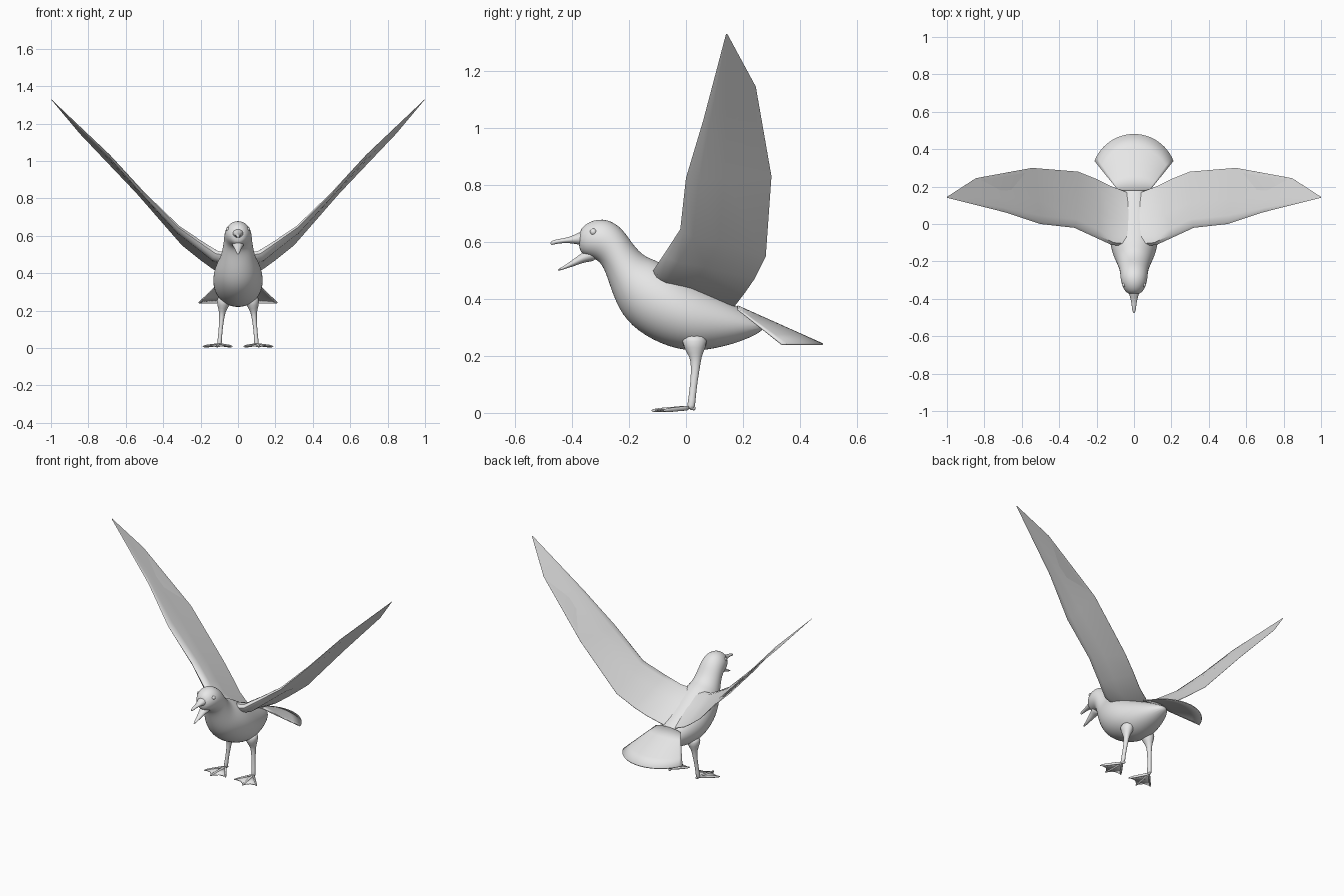
import bpy, bmesh, math
from mathutils import Vector as V

cube = bpy.data.objects.get("Cube")
if cube:
    bpy.data.objects.remove(cube)

grey = bpy.data.materials.new("plain_grey")
grey.use_nodes = True
colour = (0.8, 0.8, 0.8, 1)
grey.diffuse_color = colour
grey.node_tree.nodes["Principled BSDF"].inputs["Base Color"].default_value = colour


def finish(name, bm, subdivide=0, sharp=None, thickness=0):
    """Turn a bmesh into a smooth shaded object."""
    bmesh.ops.recalc_face_normals(bm, faces=bm.faces)
    mesh = bpy.data.meshes.new(name)
    bm.to_mesh(mesh)
    bm.free()
    mesh.materials.append(grey)
    for face in mesh.polygons:
        face.use_smooth = True
    if sharp:
        mesh.set_sharp_from_angle(angle=math.radians(sharp))
    obj = bpy.data.objects.new(name, mesh)
    bpy.context.collection.objects.link(obj)
    if thickness:
        solid = obj.modifiers.new("thickness", "SOLIDIFY")
        solid.thickness = thickness
        solid.offset = 0
    if subdivide:
        sub = obj.modifiers.new("smoothing", "SUBSURF")
        sub.levels = sub.render_levels = subdivide
    return obj


def ellipse(centre, a, b, sides=16):
    """Closed ring around centre with half axes a and b."""
    angles = [math.tau * i / sides for i in range(sides)]
    return [centre + a * math.cos(t) + b * math.sin(t) for t in angles]


def loft(name, rings, **options):
    """Skin a row of equal rings and cap both ends."""
    bm = bmesh.new()
    rows = [[bm.verts.new(p) for p in ring] for ring in rings]
    count = len(rows[0])
    for low, high in zip(rows, rows[1:]):
        for i in range(count):
            j = (i + 1) % count
            bm.faces.new((low[i], low[j], high[j], high[i]))
    bm.faces.new(rows[0])
    bm.faces.new(rows[-1])
    return finish(name, bm, **options)


def profile_loft(name, stations, sides=16):
    """Loft along the middle plane: top y, z, bottom y, z, half width."""
    rings = []
    for ty, tz, by, bz, width in stations:
        top, bottom = V((0, ty, tz)), V((0, by, bz))
        rings.append(ellipse((top + bottom) / 2, V((width, 0, 0)), (top - bottom) / 2, sides))
    return loft(name, rings, subdivide=2)


# Body, neck and head
profile_loft("body", [
    (.28, .315, .275, .29, .025),
    (.18, .375, .2, .25, .078),
    (.08, .43, .1, .222, .115),
    (0, .475, 0, .21, .137),
    (-.06, .515, -.12, .25, .135),
    (-.11, .54, -.215, .32, .115),
    (-.145, .55, -.257, .41, .094),
    (-.185, .59, -.278, .48, .082),
    (-.22, .647, -.3, .53, .075),
    (-.275, .685, -.335, .545, .073),
    (-.34, .677, -.36, .553, .056),
    (-.38, .637, -.375, .57, .03)])

# Open beak
profile_loft("upper_beak", [
    (-.335, .65, -.335, .58, .04),
    (-.375, .636, -.37, .588, .029),
    (-.41, .616, -.41, .597, .016),
    (-.455, .61, -.455, .594, .011),
    (-.478, .602, -.475, .586, .006)], 10)
profile_loft("lower_beak", [
    (-.32, .585, -.31, .53, .04),
    (-.36, .567, -.35, .53, .027),
    (-.395, .54, -.385, .517, .017),
    (-.43, .515, -.425, .505, .01),
    (-.452, .503, -.45, .497, .004)], 10)

# Fanned tail, ruled between a narrow root and a round rim
bm = bmesh.new()
steps, spread, radius = 24, math.radians(69), .2246
rows = []
for i in range(steps + 1):
    u = 2 * i / steps - 1
    root = V((.085 * u, .18, .375 - .01 * u * u))
    rim = V((radius * math.sin(spread * u), .2555 + radius * math.cos(spread * u), .241))
    rows.append([bm.verts.new(root.lerp(rim, k / 4)) for k in range(5)])
for a, b in zip(rows, rows[1:]):
    for k in range(4):
        bm.faces.new((a[k], a[k + 1], b[k + 1], b[k]))
finish("tail", bm, sharp=40, thickness=.006)

# Wing stations: leading edge, trailing edge, thickness
WING = [
    ((.03, -.12, .49), (.04, .17, .375), .08),
    ((.12, -.112, .505), (.13, .205, .42), .06),
    ((.2, -.075, .56), (.2, .24, .47), .046),
    ((.32, -.02, .645), (.3, .28, .55), .034),
    ((.5, 0, .825), (.545, .3, .83), .018),
    ((.68, .06, 1.025), (.845, .245, 1.145), .01),
    ((.998, .14, 1.328), (1, .145, 1.33), .002)]
# Fraction along the chord and height as part of the thickness
SECTION = [(0, 0), (.04, .35), (.15, .5), (.45, .3), (1, .02),
           (1, -.02), (.45, -.2), (.15, -.5), (.04, -.35)]


def build_wing(name, side):
    rings = []
    lift = V((-.6, 0, .8))
    for lead, trail, thick in WING:
        ring = [V(lead).lerp(V(trail), f) + lift * h * thick for f, h in SECTION]
        rings.append([V((p.x * side, p.y, p.z)) for p in ring])
    loft(name, rings, sharp=50)


# Leg rings: x, y, z, radius
LEG = [(.072, .03, .28, .05), (.078, .03, .225, .034), (.084, .034, .195, .018),
       (.086, .034, .165, .015), (.092, .028, .11, .011),
       (.098, .02, .04, .012), (.1, .016, .01, .014)]
TOES = [(.03, -.085), (.115, -.122), (.188, -.08)]


def build_leg(side_name, side):
    loft(side_name + "_leg", [
        ellipse(V((x * side, y, z)), V((r, 0, 0)), V((0, r * 1.15, 0)), 10)
        for x, y, z, r in LEG], subdivide=1)
    heel = V((.1 * side, .015, .018))
    tips = [V((x * side, y, .008)) for x, y in TOES]
    # Tapered toes and a short hind toe
    ends = tips + [V((.096 * side, .034, .016))]
    for number, tip in enumerate(ends):
        rings = []
        for f, r in ((0, .011), (.35, .008), (.65, .009), (.9, .007), (1, .003)):
            rings.append(ellipse(heel.lerp(tip, f), V((r, 0, 0)), V((0, 0, r)), 8))
        loft(f"{side_name}_toe_{number + 1}", rings, subdivide=1)
    # Scalloped web between the toes
    bm = bmesh.new()
    for a, b in zip(tips, tips[1:]):
        first, last = heel.lerp(a, .93), heel.lerp(b, .93)
        notch = heel.lerp((a + b) / 2, .82)
        bm.faces.new([bm.verts.new(p) for p in (heel, first, notch)])
        bm.faces.new([bm.verts.new(p) for p in (heel, notch, last)])
    bmesh.ops.remove_doubles(bm, verts=bm.verts, dist=.0005)
    finish(side_name + "_foot_web", bm, sharp=40, thickness=.005)


def build_eye(name, side):
    bm = bmesh.new()
    bmesh.ops.create_uvsphere(bm, u_segments=12, v_segments=8, radius=.012)
    bmesh.ops.translate(bm, verts=bm.verts, vec=(.052 * side, -.325, .635))
    finish(name, bm)


for side_name, side in (("left", 1), ("right", -1)):
    build_wing(side_name + "_wing", side)
    build_leg(side_name, side)
    build_eye(side_name + "_eye", side)
